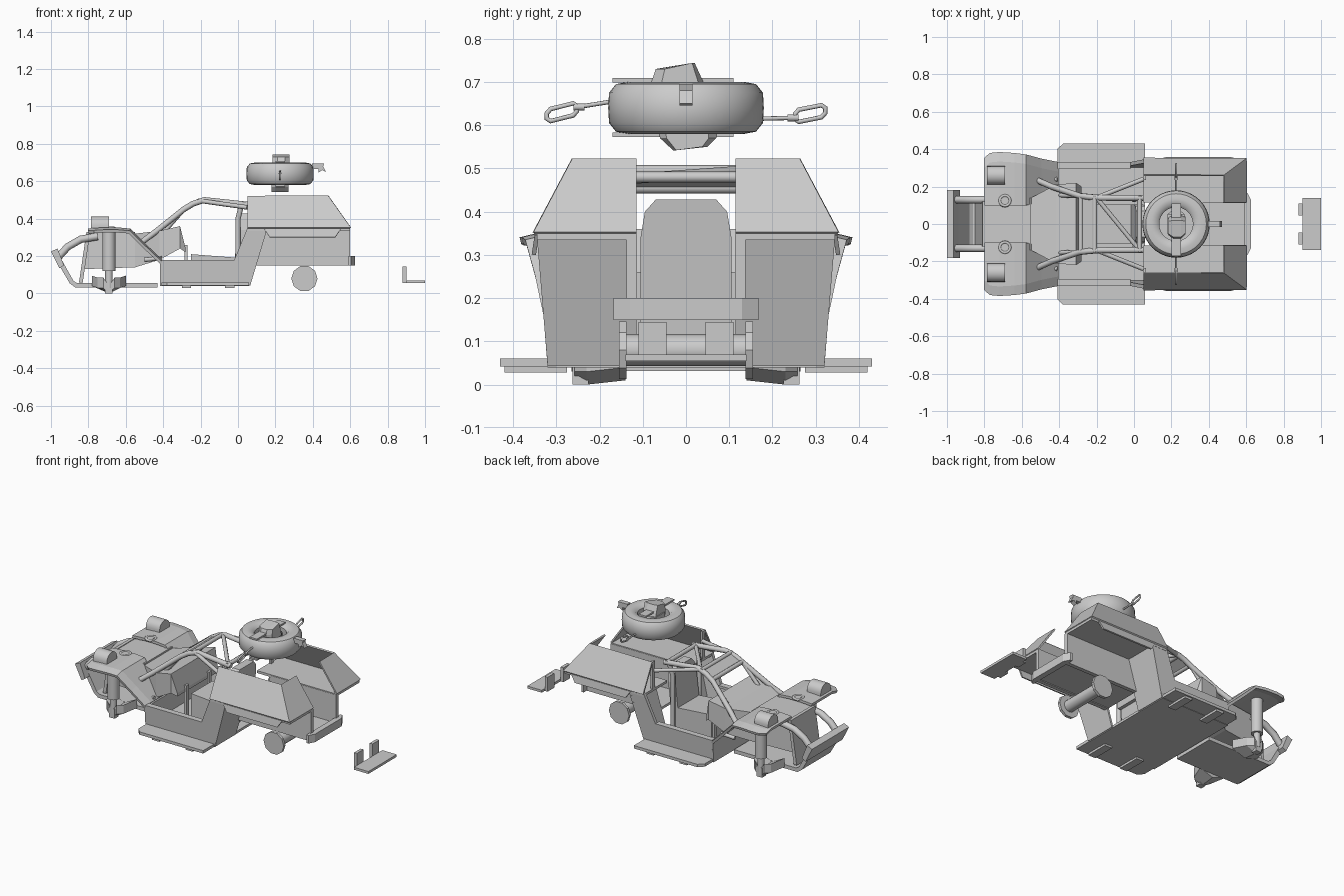
import bpy, bmesh, math
from mathutils import Vector

if "Cube" in bpy.data.objects:
    bpy.data.objects.remove(bpy.data.objects["Cube"])

def make(name, verts, faces, thick=0, mirror=False, smooth=False):
    me = bpy.data.meshes.new(name)
    me.from_pydata(verts, [], faces)
    bm = bmesh.new(); bm.from_mesh(me)
    bmesh.ops.recalc_face_normals(bm, faces=bm.faces)
    bm.to_mesh(me); bm.free()
    ob = bpy.data.objects.new(name, me)
    bpy.context.collection.objects.link(ob)
    if thick:
        m = ob.modifiers.new("thickness", 'SOLIDIFY'); m.thickness = thick; m.offset = 0
    if mirror:
        m = ob.modifiers.new("mirror", 'MIRROR'); m.use_axis = (False, True, False)
        m.use_mirror_merge = False
    if smooth:
        bpy.context.view_layer.objects.active = ob
        ob.select_set(True)
        bpy.ops.object.shade_smooth_by_angle(angle=math.radians(40))
        ob.select_set(False)
    return ob

def loft(name, sections, mirror=False, closed=False, smooth=False):
    n, k = len(sections[0]), len(sections)
    verts = [p for s in sections for p in s]
    faces = []
    for i in range(k if closed else k - 1):
        a, b = i * n, ((i + 1) % k) * n
        faces += [(a + j, a + (j + 1) % n, b + (j + 1) % n, b + j) for j in range(n)]
    if not closed:
        faces += [tuple(range(n)), tuple(range((k - 1) * n, k * n))]
    return make(name, verts, faces, 0, mirror, smooth)

def prism(name, xz, y0, y1, mirror=False):
    return loft(name, [[(x, y, z) for x, z in xz] for y in (y0, y1)], mirror)

def plan(name, xy, z0, z1, mirror=False):
    return loft(name, [[(x, y, z) for x, y in xy] for z in (z0, z1)], mirror)

def box(name, x0, x1, y0, y1, z0, z1, mirror=False):
    return prism(name, [(x0, z0), (x1, z0), (x1, z1), (x0, z1)], y0, y1, mirror)

def cyl(name, p, q, r, n=16, mirror=False):
    p, q = Vector(p), Vector(q)
    rot = (q - p).to_track_quat('Z', 'Y')
    ring = [rot @ Vector((r * math.cos(2 * math.pi * i / n), r * math.sin(2 * math.pi * i / n), 0)) for i in range(n)]
    return loft(name, [[c + v for v in ring] for c in (p, q)], mirror, smooth=n > 10)

def tube(name, pts, r=.015, mirror=False, cyclic=False):
    cu = bpy.data.curves.new(name, 'CURVE'); cu.dimensions = '3D'
    cu.bevel_depth = r; cu.bevel_resolution = 2; cu.use_fill_caps = True
    for side in ((1, -1) if mirror else (1,)):
        sp = cu.splines.new('POLY'); sp.points.add(len(pts) - 1)
        sp.use_cyclic_u = cyclic
        for c, (x, y, z) in zip(sp.points, pts):
            c.co = (x, side * y, z, 1)
    ob = bpy.data.objects.new(name, cu)
    bpy.context.collection.objects.link(ob)
    return ob

# cabin: floor, leaning side walls, sill rims
box("cabin_floor", -.41, .06, -.32, .32, .04, .055)
side = [(-.41, .04), (.06, .04), (.15, .345), (.05, .35), (-.02, .18), (-.41, .18)]
loft("cabin_side", [[(x, .32 + .08 * (z - .04) - d, z) for x, z in side] for d in (0, .02)], True)
box("sill_rim", -.41, -.02, .295, .33, .165, .18, True)
make("cabin_front_wall", [(-.41, -.32, .04), (-.41, .32, .04), (-.41, .33, .17), (-.41, -.33, .17)], [(0, 1, 2, 3)], .012)
make("rear_bulkhead", [(.06, .115, .045), (.06, .32, .045), (.15, .345, .345), (.15, .115, .345)],
     [(0, 1, 2, 3)], .012, True)

# side steps with brackets
plan("side_step", [(-.41, .28), (.06, .28), (.06, .43), (-.38, .43), (-.41, .40)], .042, .06, True)
for x in (-.30, -.07):
    box("step_bracket", x, x + .05, .275, .42, .028, .044, True)

# rear body: slanted fenders, wheel-well roof, inner walls, trough
make("rear_fender", [(.05, .26, .52), (.48, .26, .52), (.6, .35, .35), (.05, .35, .35),
                     (.48, .115, .52), (.6, .115, .35)],
     [(0, 1, 2, 3), (1, 4, 5, 2)], .01, True)
box("wheel_well_roof", .05, .6, .115, .345, .335, .35, True)
make("fender_skirt", [(.14, .345, .345), (.55, .345, .345), (.52, .352, .3), (.17, .352, .3)], [(0, 1, 2, 3)], .01, True)
prism("well_inner_wall", [(.09, .15), (.6, .15), (.6, .345), (.15, .345)], .113, .138, True)
box("rear_trough", .09, .6, -.115, .115, .155, .17)
box("fender_front_post", .05, .065, .235, .26, .345, .52, True)
plan("rear_bumper", [(.59, -.168), (.605, -.168), (.625, -.13), (.625, .13), (.605, .168), (.59, .168)], .15, .2)

# rear axle stub with end discs
cyl("axle_tube", (.355, -.14, .08), (.355, .14, .08), .037, 12)
cyl("axle_disc", (.355, .138, .08), (.355, .155, .08), .07, 10, True)

# detached rear bracket
box("plate_base", .9, 1, -.14, .14, .055, .07)
box("plate_tab", .88, .9, .045, .11, .055, .145, True)

# nose and hood
loft("hood", [[(x, -w, a), (x + d, -w, b), (x + d, w, b), (x, w, a)] for x, w, a, b, d in
     ((-.83, .11, .13, .325, .03), (-.55, .14, .14, .33, 0))])
loft("dashboard", [[(x, -w, a), (x, -w, b), (x, w, b), (x, w, a)] for x, w, a, b in
     ((-.55, .14, .14, .32), (-.42, .21, .18, .335), (-.31, .22, .24, .36), (-.28, .2, .22, .24))])
prism("nose_plate", [(-.85, .06), (-.83, .06), (-.79, .33), (-.81, .33)], -.12, .12)

# front fenders
rows = [(-.8, .10, .35, .34), (-.77, .10, .378, .342), (-.72, .1, .383, .345), (-.64, .1, .378, .345),
        (-.58, .10, .37, .34), (-.5, .12, .348, .26), (-.41, .14, .33, .175)]
fv, ff = [], []
for i, (x, a, b, z) in enumerate(rows):
    fv += [(x, a, z), (x, b - .05, z), (x, b, z - .012)]
    if i:
        o = 3 * i
        ff += [(o - 3, o - 2, o + 1, o), (o - 2, o - 1, o + 2, o + 1)]
make("front_fender", fv, ff, .016, True)
# headlights with rounded tops
arc = [(.26 + .05 * math.cos(t * math.pi / 8), .365 + .047 * math.sin(t * math.pi / 8)) for t in range(9)]
hs = [(.31, .34)] + arc + [(.21, .34)]
loft("headlight", [[(x, y, z) for y, z in hs] for x in (-.785, -.69)], True, smooth=True)
tube("lamp_ring", [(-.69 + .028 * math.cos(t * math.pi / 8), .125 + .028 * math.sin(t * math.pi / 8), .35)
                   for t in range(16)], .008, True, True)

# front suspension
cyl("shock_body", (-.69, .245, .12), (-.69, .245, .335), .035, 14, True)
cyl("shock_rod", (-.69, .245, .03), (-.69, .245, .13), .02, 12, True)
box("shock_foot", -.71, -.67, .225, .262, 0, .06, True)
loft("lower_arm", [[(-.69 - w, y, z + .085), (-.69 - w, y, z + .03), (-.69, y, z), (-.69 + w, y, z + .03),
                    (-.69 + w, y, z + .085), (-.69, y, z + .04)]
     for y, w, z in ((.14, .09, .01), (.23, .06, .0), (.258, .03, .0))], True)

# front bumper and skid plate
sk = [(-1, .225), (-.9, .055), (-.87, .032), (-.43, .032), (-.43, .055), (-.86, .055), (-.88, .068), (-.965, .22)]
prism("skid_plate", sk, -.14, .14)
prism("front_bumper", [(-1, .225), (-.955, .135), (-.93, .15), (-.965, .24)], -.183, .183)
tube("bumper_tube", [(-.965, .13, .19), (-.91, .13, .25), (-.84, .13, .29), (-.75, .13, .305)], .02, True)

# seat
prism("seat_cushion", [(-.25, .055), (.0, .055), (.01, .19), (-.25, .21)], -.105, .105)
sb = [(-.105, .17), (.105, .17), (.105, .34), (.095, .4), (.07, .428), (-.07, .428), (-.095, .4), (-.105, .34)]
loft("seat_back", [[(d + .12 * (z - .17), y, z) for y, z in sb] for d in (-.02, .03)])
box("side_lever", -.285, -.27, .1, .125, .06, .26, True)

# roll cage
tube("cage_rail", [(-.52, .235, .27), (-.44, .2, .33), (-.29, .15, .45), (-.24, .145, .48), (-.18, .14, .5), (.05, .14, .475)], .016, True)
tube("cage_lower_brace", [(-.44, .155, .28), (-.29, .15, .45)], .012, True)
for x, z in ((-.285, .455), (-.21, .495), (.03, .48)):
    tube("cage_crossbar", [(x, -.15, z), (x, .15, z)], .013)
make("roof_panel", [(-.285, -.14, .455), (-.285, .14, .455), (-.21, .14, .495), (-.21, -.14, .495)], [(0, 1, 2, 3)], .008)
tube("cage_diagonal", [(-.2, .14, .495), (.03, -.14, .475)], .012)
tube("cage_shoulder", [(-.2, .14, .495), (.05, .24, .46)], .012, True)
tube("cage_upright", [(0, .13, .06), (.0, .13, .4), (.02, .14, .48)], .014, True)
tube("cage_lower_tube", [(-.5, .23, .18), (-.41, .24, .19)], .012, True)

# spare tyre
prof = [(.09, -.04), (.105, -.056), (.135, -.06), (.162, -.055), (.178, -.035), (.18, 0),
        (.178, .035), (.162, .055), (.135, .06), (.105, .056), (.09, .04)]
N, C = 40, Vector((.225, 0, .64))
loft("spare_tyre", [[C + Vector((r * math.cos(a), r * math.sin(a), z)) for r, z in prof]
     for a in (2 * math.pi * i / N for i in range(N))], closed=True, smooth=True)

# luggage in the tyre hole, strap and bracket
loft("bag_top", [[(x, y, z) for y, z in ((-.08 * s, .66), (.055 * s, .66), (.04 * s, .70), (.02 * s, .744), (-.07 * s, .73), (-.08 * s, .70))]
     for x, s in ((.185, .75), (.21, 1), (.25, 1), (.275, .7))])
loft("bag_bottom", [[(x, y, z) for y, z in ((-.07 * s, .62), (-.06 * s, .57), (-.03 * s, .542), (.05 * s, .55), (.07 * s, .57), (.07 * s, .62))]
     for x, s in ((.18, .75), (.2, 1), (.25, 1), (.27, .75))])
box("hub_core", .18, .27, -.05, .05, .6, .68)
box("hub_bar", .215, .245, -.1, .1, .625, .65)
for z in (.573, .699):
    box("strap_band", .2, .25, -.17, .11, z, z + .01)
prism("bracket_hook", [(.395, .665), (.43, .665), (.43, .645), (.45, .66), (.47, .65), (.455, .68), (.46, .695), (.395, .695)], -.015, .015)

# chain hooks on both sides
for s, z0, z1, zc in ((1, .615, .617, .627), (-1, .655, .642, .63)):
    tube("hook_stem", [(.225, s * .17, z0), (.225, s * .25, z1)], .005)
    tube("hook_collar", [(.225, s * .235, z1), (.225, s * .26, z1)], .008)
    link = [(.225, s * (.287 + u), zc + (.2 * u if s > 0 else -.25 * u) + v) for u, v in
            ((-.035, -.006), (-.026, -.014), (.026, -.014), (.035, -.006), (.035, .006), (.026, .014), (-.026, .014), (-.035, .006))]
    tube("hook_link", link, .0055, False, True)
